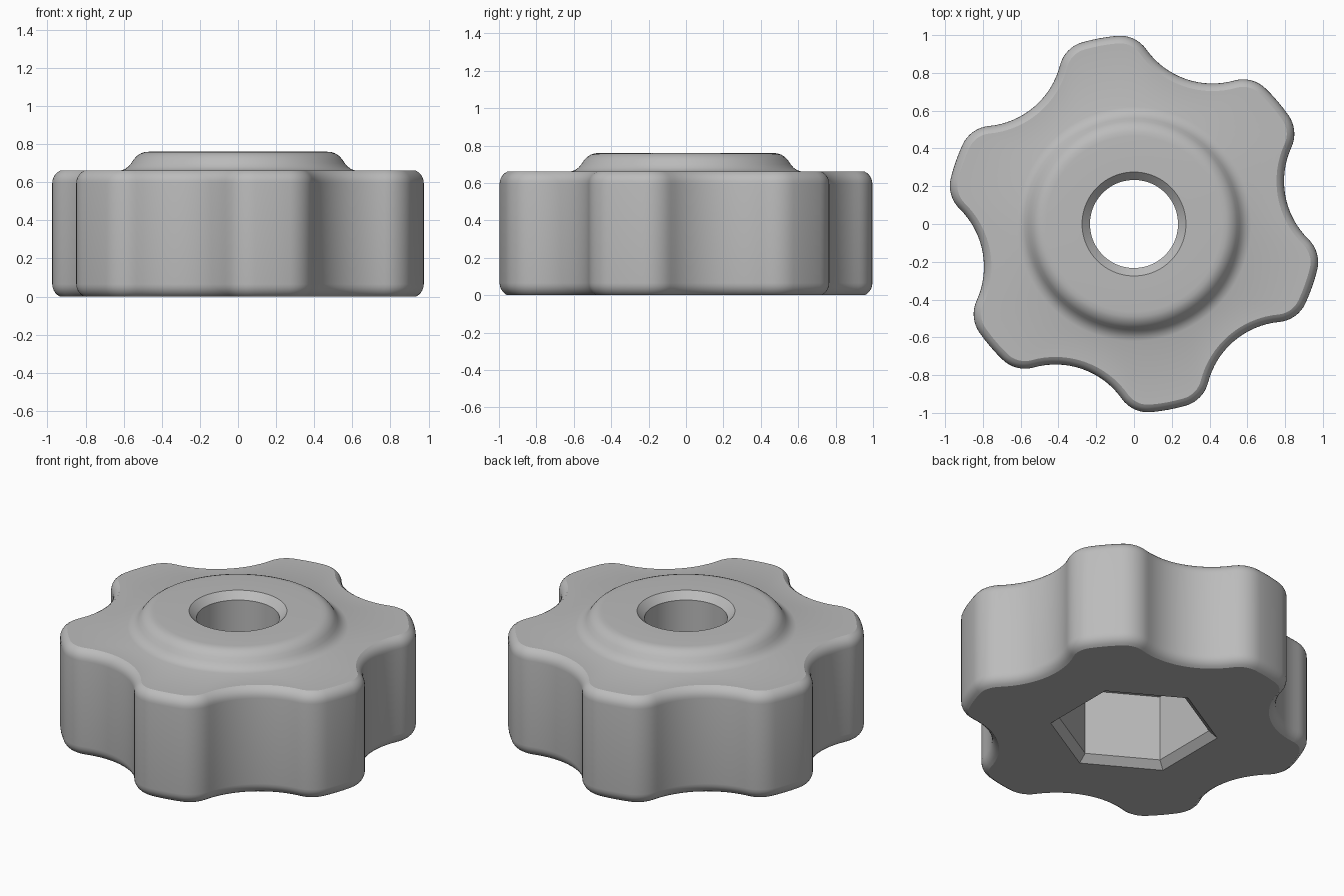
import bpy, bmesh, math
from math import sin, cos, radians, pi

if "Cube" in bpy.data.objects:
    bpy.data.objects.remove(bpy.data.objects["Cube"])

LOBES = 6
LOBE_ANGLE = radians(40.5)
CORNER_R, VALLEY_R, VALLEY_D = 0.17, 0.43, 1.245   # lobe corner, valley arc, valley centre distance
TOP, BOSS_TOP, CEILING = 0.66, 0.76, 0.45


def half_lobe():
    """Points and normals from lobe middle to valley bottom."""
    rho = 1 - CORNER_R
    d = CORNER_R + VALLEY_R
    a = pi / 6 - math.acos((rho**2 + VALLEY_D**2 - d**2) / (2 * rho * VALLEY_D))
    cx, cy = rho * cos(a), rho * sin(a)
    vx, vy = VALLEY_D * cos(pi / 6), VALLEY_D * sin(pi / 6)
    t = math.atan2(vy - cy, vx - cx)
    pts = []
    for i in range(2):                               # crown arc
        w = a * i / 2
        pts.append((cos(w), sin(w), w))
    for i in range(8):                               # rounded corner
        w = a + (t - a) * i / 8
        pts.append((cx + CORNER_R * cos(w), cy + CORNER_R * sin(w), w))
    for i in range(9):                               # finger valley
        w = t + (pi / 6 - t) * i / 8
        pts.append((vx - VALLEY_R * cos(w), vy - VALLEY_R * sin(w), w))
    return pts


half = half_lobe()
lobe = half + [(x, -y, -w) for x, y, w in half[1:-1]][::-1]
# order each lobe as: middle -> valley, then mirrored valley -> next middle
outline = []
for k in range(LOBES):
    for i, (x, y, w) in enumerate(lobe):
        r = LOBE_ANGLE + (k + (i >= len(half))) * 2 * pi / LOBES
        outline.append((x * cos(r) - y * sin(r), x * sin(r) + y * cos(r), w + r))
N = len(outline)


def lobed(inset, z):
    return [(x - inset * cos(w), y - inset * sin(w), z) for x, y, w in outline]


def circle(radius, z):
    return [(radius * cos(LOBE_ANGLE + 2 * pi * i / N),
             radius * sin(LOBE_ANGLE + 2 * pi * i / N), z) for i in range(N)]


def hexagon(radius, z):
    pts, per = [], N // 6
    for i in range(N):
        k, f = divmod(i, per)
        f /= per
        a, b = radians(30 + 60 * k), radians(90 + 60 * k)
        pts.append((radius * (cos(a) * (1 - f) + cos(b) * f),
                    radius * (sin(a) * (1 - f) + sin(b) * f), z))
    return pts


# rounded rim: shallow arc that meets the flat faces at a crease
ARC, SWEEP = 0.073, radians(63)
rim = [(ARC * (1 - cos(SWEEP * i / 5)), ARC * (sin(SWEEP) - sin(SWEEP * i / 5))) for i in range(6)]

rings = [lobed(o, h) for o, h in reversed(rim)]              # lower rim
rings += [lobed(o, TOP - h) for o, h in rim]                 # upper rim
boss = [(.62, .66), (.595, .668), (.575, .682), (.56, .70), (.545, .722),
        (.53, .738), (.51, .751), (.49, .758), (.465, .76)]
rings += [circle(r, z) for r, z in boss]                     # raised boss
rings += [circle(.275, BOSS_TOP), circle(.233, BOSS_TOP - .042), circle(.233, CEILING)]  # bore
rings += [hexagon(.427, CEILING), hexagon(.427, .042), hexagon(.475, 0)]  # nut pocket

bm = bmesh.new()
loops = [[bm.verts.new(p) for p in ring] for ring in rings]
for a, b in zip(loops, loops[1:] + loops[:1]):
    for i in range(N):
        j = (i + 1) % N
        bm.faces.new((a[i], a[j], b[j], b[i]))
bmesh.ops.recalc_face_normals(bm, faces=bm.faces)
mesh = bpy.data.meshes.new("knob")
bm.to_mesh(mesh)
bm.free()

knob = bpy.data.objects.new("knob", mesh)
bpy.context.collection.objects.link(knob)
grey = bpy.data.materials.new("grey")
grey.diffuse_color = (0.5, 0.5, 0.5, 1)
grey.use_nodes = True
grey.node_tree.nodes["Principled BSDF"].inputs["Base Color"].default_value = grey.diffuse_color
mesh.materials.append(grey)

bpy.context.view_layer.objects.active = knob
knob.select_set(True)
bpy.ops.object.shade_smooth_by_angle(angle=radians(22))
